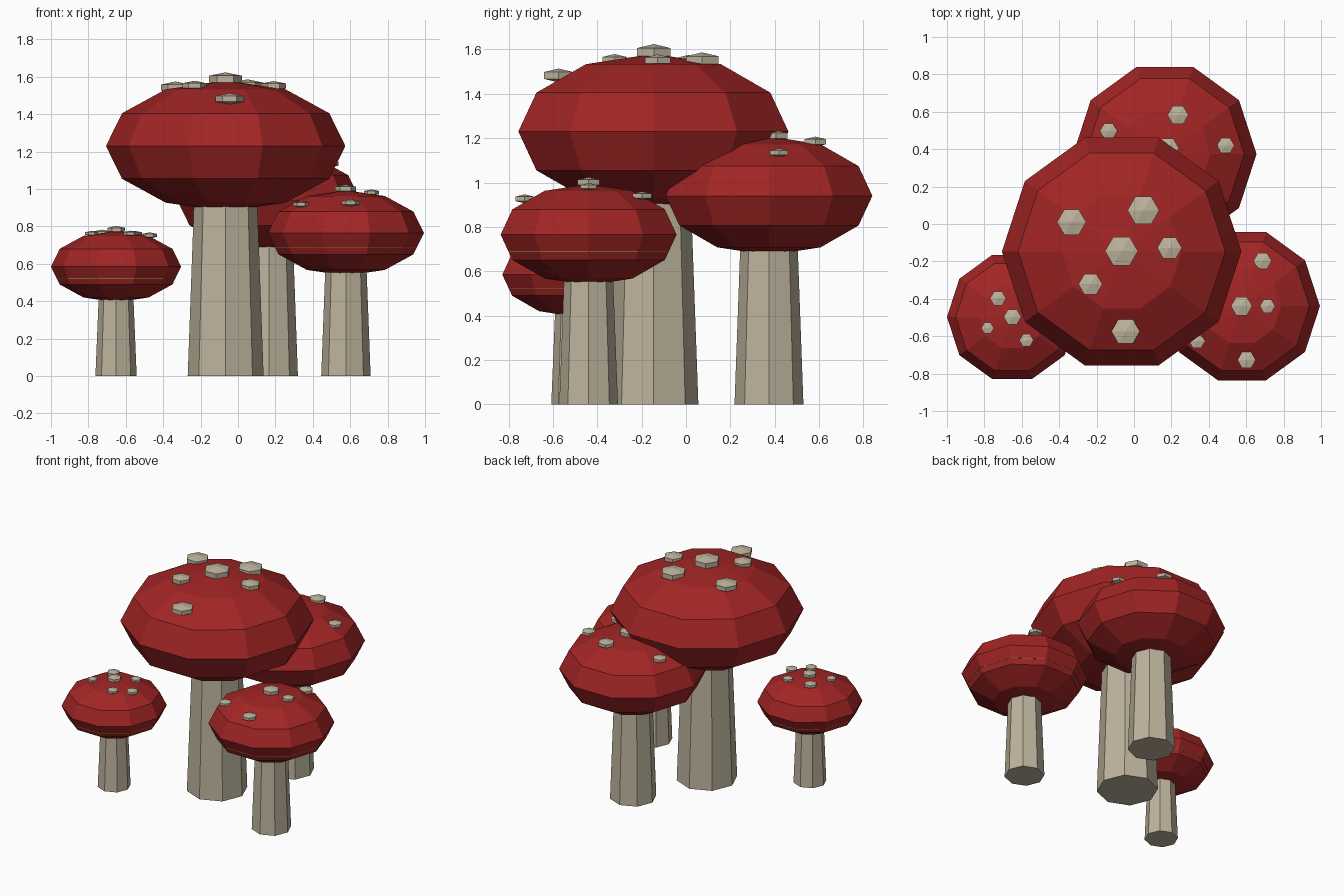
import bpy, bmesh
from math import sin, cos, pi, radians, hypot

if "Cube" in bpy.data.objects:
    bpy.data.objects.remove(bpy.data.objects["Cube"])


def make_material(name, rgb):
    mat = bpy.data.materials.new(name)
    mat.use_nodes = True
    mat.diffuse_color = (*rgb, 1)
    mat.node_tree.nodes["Principled BSDF"].inputs["Base Color"].default_value = (*rgb, 1)
    return mat


red = make_material("cap red", (0.36, 0.018, 0.018))
cream = make_material("stem cream", (0.51, 0.45, 0.335))
olive = make_material("gill olive", (0.22, 0.17, 0.03))


def lathe(name, profile, sides, centre, mat):
    """Flat-shaded turned solid; profile runs bottom to top, radius 0 makes a pole."""
    bm = bmesh.new()
    rings = []
    for r, z in profile:
        count = sides if r > 0 else 1
        rings.append([bm.verts.new((r * cos(2 * pi * i / sides), r * sin(2 * pi * i / sides), z))
                      for i in range(count)])
    for low, high in zip(rings, rings[1:]):
        for i in range(sides):
            j = (i + 1) % sides
            if len(low) == 1:
                bm.faces.new((low[0], high[j], high[i]))
            elif len(high) == 1:
                bm.faces.new((low[i], low[j], high[0]))
            else:
                bm.faces.new((low[i], low[j], high[j], high[i]))
    if len(rings[0]) > 1:
        bm.faces.new(rings[0][::-1])
    if len(rings[-1]) > 1:
        bm.faces.new(rings[-1])
    mesh = bpy.data.meshes.new(name)
    bm.to_mesh(mesh)
    bm.free()
    mesh.materials.append(mat)
    obj = bpy.data.objects.new(name, mesh)
    obj.location = centre
    bpy.context.collection.objects.link(obj)
    return obj


def ball_profile(radius, height, bands):
    """Squashed ball from pole to pole."""
    angles = [-pi / 2 + pi * i / bands for i in range(bands + 1)]
    pts = [(radius * cos(a), height * sin(a)) for a in angles]
    pts[0], pts[-1] = (0, -height), (0, height)
    return pts


def height_on(profile, distance):
    """Height of the upper cap surface at a distance from its axis."""
    for (r0, z0), (r1, z1) in zip(profile, profile[1:]):
        if z1 > z0 >= -1e-6 and r1 <= distance <= r0:
            return z0 + (z1 - z0) * (r0 - distance) / (r0 - r1)
    return 0


def mushroom(name, x, y, cap_z, radius, spots, rim=False):
    # Tapered stem
    foot = 0.317 * radius
    lathe(name + "_stem", [(foot, 0), (0.78 * foot, cap_z)], 8, (x, y, 0), cream)
    # Faceted cap
    height = 0.547 * radius
    profile = ball_profile(radius, height, 6)
    lathe(name + "_cap", profile, 10, (x, y, cap_z), red)
    # Thin gill edge showing just under the widest line
    if rim:
        r = 0.913 * radius
        lathe(name + "_gill_disc", [(r, -0.002), (r, 0.002)], 10,
              (x, y, cap_z - 0.33 * height), olive)
    # Raised spots resting on the cap
    for i, (sx, sy, size) in enumerate(spots, 1):
        z = cap_z + height_on(profile, hypot(sx - x, sy - y)) + 0.008
        lathe(f"{name}_spot_{i}", ball_profile(size / cos(radians(30)), 0.41 * size, 3),
              6, (sx, sy, z), cream)


mushroom("large_mushroom", -0.066, -0.147, 1.23, 0.64, [
    (-0.067, -0.145, 0.088), (-0.334, 0.01, 0.078), (0.05, 0.073, 0.085),
    (0.19, -0.128, 0.066), (-0.233, -0.322, 0.064), (-0.045, -0.574, 0.076)])
mushroom("back_mushroom", 0.165, 0.374, 0.94, 0.49, [
    (0.18, 0.405, 0.06), (-0.136, 0.497, 0.047), (0.235, 0.583, 0.056), (0.49, 0.42, 0.047)])
mushroom("left_mushroom", 0.577, -0.439, 0.765, 0.417, [
    (0.575, -0.439, 0.057), (0.687, -0.198, 0.049), (0.714, -0.439, 0.041),
    (0.602, -0.727, 0.049), (0.337, -0.626, 0.043)], rim=True)
mushroom("right_mushroom", -0.652, -0.497, 0.585, 0.348, [
    (-0.65, -0.497, 0.047), (-0.727, -0.398, 0.043), (-0.575, -0.622, 0.038),
    (-0.783, -0.557, 0.034), (-0.473, -0.543, 0.04), (-0.55, -0.39, 0.036)], rim=True)
